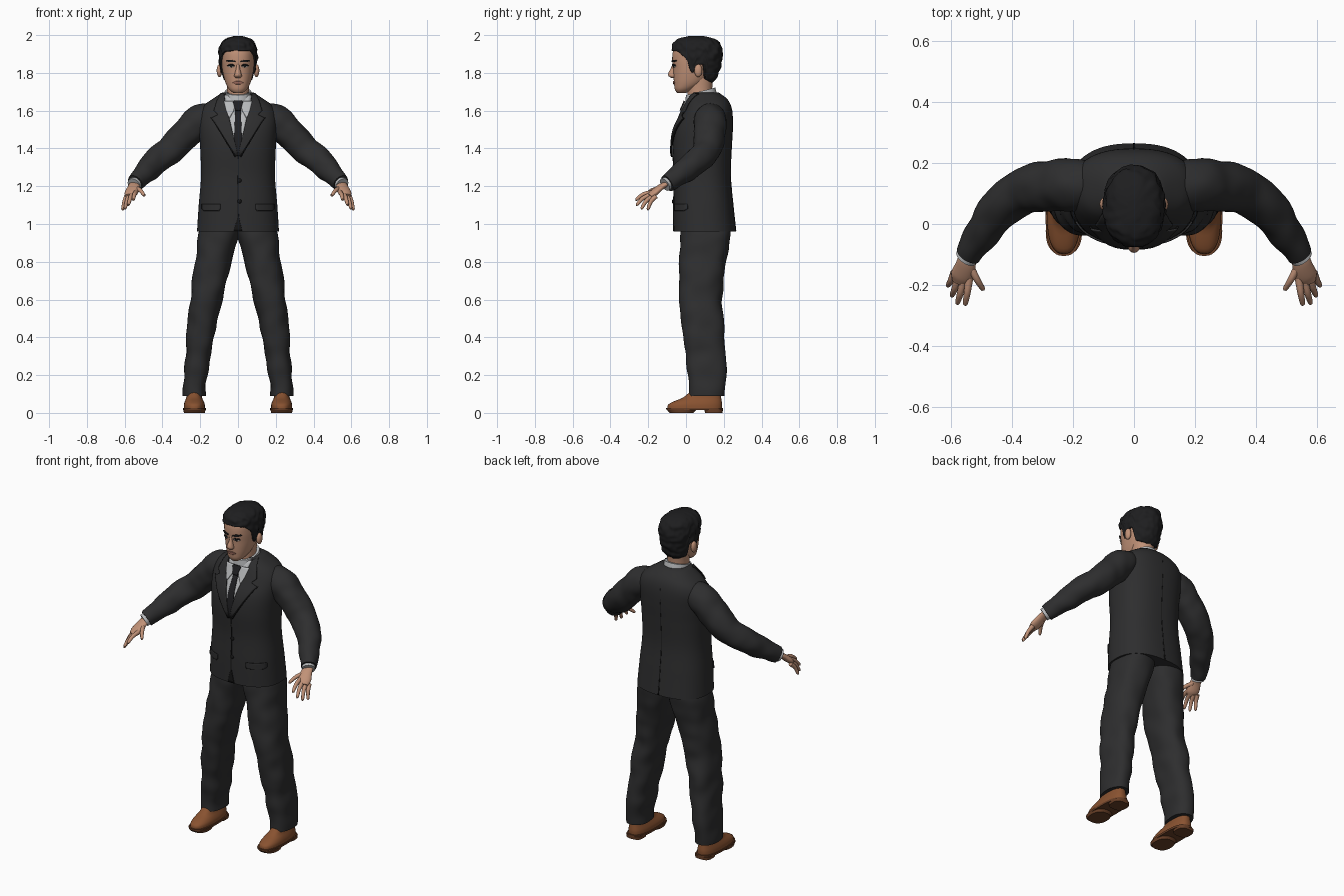
import bpy, bmesh, math
from mathutils import Vector, noise

if "Cube" in bpy.data.objects:
    bpy.data.objects.remove(bpy.data.objects["Cube"])


def material(name, *rgb):
    m = bpy.data.materials.new(name)
    m.use_nodes = True
    m.diffuse_color = (*rgb, 1)
    m.node_tree.nodes["Principled BSDF"].inputs["Base Color"].default_value = (*rgb, 1)
    return m


SUIT = material("charcoal suit", .027, .027, .028)
SEAM = material("black seam", .008, .008, .008)
SHIRT = material("pale grey shirt", .48, .49, .50)
TIE = material("black tie", .014, .014, .016)
SKIN = material("skin", .53, .285, .185)
LIPS = material("lips", .34, .15, .11)
HAIR = material("black hair", .013, .013, .014)
EYE = material("eye white", .5, .47, .44)
SHOE = material("brown leather", .25, .085, .03)
SOLE = material("dark brown sole", .14, .05, .02)


def sample(rows, t):
    """Smooth interpolation of a table whose first column is the parameter."""
    n = len(rows)
    i = max(k for k in range(n - 1) if rows[k][0] <= t or k == 0)
    a, b = rows[i], rows[i + 1]
    p, q = rows[max(i - 1, 0)], rows[min(i + 2, n - 1)]
    h = b[0] - a[0]
    s = min(max((t - a[0]) / h, 0), 1)
    out = []
    for c in range(1, len(a)):
        m0 = (b[c] - p[c]) / (b[0] - p[0]) * h
        m1 = (q[c] - a[c]) / (q[0] - a[0]) * h
        d = b[c] - a[c]
        out.append(a[c] + s * (m0 + s * (3 * d - 2 * m0 - m1 + s * (m0 + m1 - 2 * d))))
    return out


def linear(rows, t):
    for a, b in zip(rows, rows[1:]):
        if t <= b[0]:
            f = max(0, (t - a[0]) / (b[0] - a[0]))
            return [u + (v - u) * f for u, v in zip(a[1:], b[1:])]
    return rows[-1][1:]


def finish(name, bm, mat, mirror=False, thick=0, offset=0, angle=50):
    bmesh.ops.recalc_face_normals(bm, faces=bm.faces)
    me = bpy.data.meshes.new(name)
    bm.to_mesh(me)
    bm.free()
    me.materials.append(mat)
    ob = bpy.data.objects.new(name, me)
    bpy.context.collection.objects.link(ob)
    bpy.ops.object.select_all(action='DESELECT')
    ob.select_set(True)
    bpy.context.view_layer.objects.active = ob
    bpy.ops.object.shade_smooth_by_angle(angle=math.radians(angle))
    if thick:
        m = ob.modifiers.new("Thickness", 'SOLIDIFY')
        m.thickness, m.offset = thick, offset
    if mirror:
        m = ob.modifiers.new("Mirror", 'MIRROR')
        m.use_mirror_merge = False
    return ob


def skin_rings(bm, rings, closed=True, bottom=True, top=True):
    vs = [[bm.verts.new(p) for p in r] for r in rings]
    n = len(vs[0])
    for a, b in zip(vs, vs[1:]):
        for j in range(n if closed else n - 1):
            k = (j + 1) % n
            bm.faces.new((a[j], a[k], b[k], b[j]))
    if closed and bottom:
        bm.faces.new(vs[0][::-1])
    if closed and top:
        bm.faces.new(vs[-1])


def power(v, e):
    return math.copysign(abs(v) ** e, v)


def loft(name, rows, mat, p=2.4, steps=30, seg=40, rough=0, freq=12, tilt=0, low=None, **kw):
    """Stacked rounded rings; each row is height, x min, x max, y front, y back."""
    bm, rings = bmesh.new(), []
    z0, z1 = rows[0][0], rows[-1][0]
    for i in range(steps + 1):
        ring = []
        for j in range(seg):
            a = math.tau * j / seg
            base = low(math.sin(a)) if low else z0
            z = base + (z1 - base) * i / steps
            x0, x1, y0, y1 = sample(rows, z)
            y = (y0 + y1) / 2 + (y1 - y0) / 2 * power(math.sin(a), 2 / p)
            v = Vector(((x0 + x1) / 2 + (x1 - x0) / 2 * power(math.cos(a), 2 / p), y, z + tilt * y))
            if rough:
                v += Vector((math.cos(a), math.sin(a), 0)) * noise.noise(v * freq) * rough
            ring.append(v)
        rings.append(ring)
    skin_rings(bm, rings, bottom=not low)
    return finish(name, bm, mat, **kw)


def tube(name, pts, mat, flat=1, steps=8, seg=16, rough=0, **kw):
    """Tapered limb through points given as x, y, z, radius."""
    rows = [(i, *p) for i, p in enumerate(pts)]
    end, bm, rings = len(pts) - 1, bmesh.new(), []
    for i in range(end * steps + 1):
        t = i / steps
        *c, r = sample(rows, t)
        d = Vector(sample(rows, min(t + .05, end))[:3]) - Vector(sample(rows, max(t - .05, 0))[:3])
        u = d.cross(Vector((0, 0, 1))).normalized()
        v = u.cross(d).normalized() * flat
        ring = []
        for j in range(seg):
            a = math.tau * j / seg
            o = u * math.cos(a) + v * math.sin(a)
            ring.append(Vector(c) + o * (r + rough * noise.noise((Vector(c) + o * r) * 14)))
        rings.append(ring)
    skin_rings(bm, rings)
    return finish(name, bm, mat, mirror=True, **kw)


def surface_y(rows, x, z, side=-1, p=2.4):
    x0, x1, y0, y1 = sample(rows, z)
    f = min(abs(x) / x1, .97)
    return (y0 + y1) / 2 + side * (y1 - y0) / 2 * (1 - f ** p) ** (1 / p)


def plate(name, body, rows, mat, off, mirror=False, side=-1, thick=.006):
    """Thin strip laid on a lofted body; each row is height, x left, x right."""
    bm, rings = bmesh.new(), []
    heights = [a[0] + (b[0] - a[0]) * k / 5 for a, b in zip(rows, rows[1:]) for k in range(5)]
    for z in heights + [rows[-1][0]]:
        a, b = linear(rows, z)
        xs = [a + (b - a) * k / 8 for k in range(9)]
        rings.append([(x, surface_y(body, x, z, side) + side * off, z) for x in xs])
    skin_rings(bm, rings, closed=False)
    return finish(name, bm, mat, mirror, thick)


def ball(name, loc, size, mat, mirror=False):
    bm = bmesh.new()
    bmesh.ops.create_uvsphere(bm, u_segments=20, v_segments=12, radius=1)
    bmesh.ops.scale(bm, vec=size, verts=bm.verts)
    bmesh.ops.translate(bm, vec=loc, verts=bm.verts)
    return finish(name, bm, mat, mirror)


def sym(*rows):
    return [(z, -x, x, f, b) for z, x, f, b in rows]


# Jacket body, lapels, pockets and seams
jacket = sym((.96, .217, -.066, .265), (1.1, .208, -.066, .25), (1.25, .196, -.062, .236),
             (1.4, .2, -.07, .241), (1.5, .206, -.058, .247), (1.58, .205, -.022, .247),
             (1.63, .178, .0, .237), (1.665, .13, .014, .215), (1.695, .085, .03, .175))
loft("jacket", jacket, SUIT, steps=60, seg=64)
plate("lapels", jacket, [(1.36, 0, .012), (1.54, .041, .125), (1.56, .046, .142), (1.578, .05, .105),
                         (1.6, .055, .128), (1.65, .068, .112), (1.69, .074, .092)], SUIT, .011, True)
plate("lapel_edges", jacket, [(1.355, .012, .017), (1.54, .125, .129), (1.562, .142, .146)], SEAM, .007, True)
plate("pocket_flaps", jacket, [(1.07, .1, .18), (1.08, .093, .192), (1.105, .093, .19)], SUIT, .005, True)
plate("front_opening", jacket, [(.962, -.022, .022), (1.04, -.002, .004), (1.36, -.001, .003)], SEAM, .001, thick=.004)
plate("back_vent", jacket, [(.962, -.004, .004), (1.15, -.002, .002), (1.6, -.001, .001)], SEAM, .0, side=1, thick=.003)
for i, z in enumerate((1.23, 1.12)):
    ball(f"jacket_button_{i + 1}", (.008, surface_y(jacket, 0, z) - .003, z), (.011, .006, .011), SEAM)

# Shirt and tie
plate("shirt_front", jacket, [(1.36, -.004, .004), (1.62, -.06, .06), (1.68, -.074, .074)], SHIRT, .003)
loft("shirt_collar", sym((1.61, .077, -.008, .165), (1.65, .075, -.004, .162), (1.682, .07, .0, .155)),
     SHIRT, p=2.1, steps=8, tilt=.26)
plate("collar_points", jacket, [(1.565, .042, .048), (1.6, .022, .062), (1.65, .012, .074)], SHIRT, .012, True)
plate("tie_blade", jacket, [(1.36, -.003, .003), (1.43, -.022, .022), (1.61, -.014, .014)], TIE, .008)
plate("tie_knot", jacket, [(1.6, -.014, .014), (1.645, -.026, .026), (1.652, -.02, .02)], TIE, .017, thick=.009)

# Sleeves and cuffs
tube("sleeves", [(.11, .13, 1.565, .07), (.19, .128, 1.552, .084), (.265, .125, 1.488, .084),
                 (.35, .112, 1.4, .077), (.43, .06, 1.335, .07), (.495, -.025, 1.268, .058),
                 (.545, -.1, 1.217, .044)], SUIT, seg=28, rough=.008)
tube("shirt_cuffs", [(.53, -.08, 1.23, .034), (.552, -.112, 1.208, .037)], SHIRT, seg=24)
for i in range(3):
    ball(f"sleeve_buttons_{i + 1}", (.562 - .009 * i, -.055 + .013 * i + .002, 1.215 + .009 * i),
         (.005, .005, .005), SEAM, True)

# Hands
tube("palms", [(.545, -.1, 1.215, .028), (.553, -.135, 1.194, .033), (.565, -.17, 1.165, .037),
               (.573, -.192, 1.148, .026)], SKIN, flat=.5)
fingers = {"index": ((.541, -.178, 1.168), (.555, -.268, 1.128)), "middle": ((.56, -.182, 1.157), (.581, -.264, 1.1)),
           "ring": ((.577, -.175, 1.148), (.599, -.238, 1.08)), "little": ((.59, -.16, 1.146), (.612, -.204, 1.075)),
           "thumb": ((.54, -.135, 1.19), (.494, -.218, 1.15))}
for label, (a, b) in fingers.items():
    a, b = Vector(a), Vector(b)
    mid = a.lerp(b, .5) + Vector((0, -.004, .008))
    tip = a.lerp(b, .93)
    tube(label + "_fingers", [(*a, .013), (*mid, .011), (*tip, .008), (*b, .002)], SKIN, steps=5, seg=12)

# Trousers
loft("trouser_legs", [(.09, .172, .29, .012, .205), (.2, .163, .287, .01, .213), (.4, .126, .272, -.018, .205),
                      (.5, .106, .262, -.029, .196), (.6, .081, .25, -.037, .19), (.75, .042, .233, -.035, .205),
                      (.88, .012, .217, -.03, .226), (.95, -.006, .208, -.03, .238), (1.0, -.01, .19, -.02, .23)],
     SUIT, p=2.3, steps=60, rough=.01, freq=11, mirror=True)

# Shoes with welt, heel and forefoot sole
loft("shoe_uppers", [(.022, .175, .287, -.099, .19), (.045, .176, .286, -.093, .191), (.062, .182, .281, -.062, .189),
                     (.08, .19, .274, -.018, .186), (.12, .197, .268, .03, .18)], SHOE, p=2.5, steps=16, mirror=True)
loft("shoe_welts", [(.014, .17, .291, -.104, .196), (.026, .17, .291, -.105, .196)], SOLE, p=2.7, steps=2, mirror=True)
loft("shoe_heels", [(0, .182, .28, .1, .194), (.018, .18, .282, .098, .195)], SOLE, p=3, steps=2, mirror=True)
loft("shoe_forefoot_soles", [(0, .176, .286, -.088, .04), (.018, .171, .29, -.102, .055)], SOLE, steps=2, mirror=True)

# Head, neck, nose and ears
head = sym((1.693, .024, -.046, .0), (1.71, .045, -.058, .035), (1.74, .063, -.063, .09), (1.78, .076, -.066, .13),
           (1.82, .084, -.068, .155), (1.87, .088, -.073, .17), (1.92, .087, -.067, .17), (1.96, .07, -.04, .15),
           (1.984, .03, .01, .1))
loft("head", head, SKIN, p=2.2, steps=40, seg=48)
loft("neck", sym((1.62, .062, .012, .145), (1.7, .058, .008, .138), (1.78, .062, .005, .145)), SKIN, p=2, steps=8)
loft("nose", sym((1.772, .011, -.074, -.05), (1.782, .02, -.092, -.05), (1.797, .017, -.094, -.05),
                 (1.825, .01, -.08, -.05), (1.855, .009, -.07, -.05)), SKIN, p=2, steps=16, seg=20)
ball("ears", (.098, .065, 1.812), (.015, .021, .034), SKIN, True)

# Painted face details
plate("eye_whites", head, [(1.829, .03, .042), (1.835, .02, .053), (1.842, .027, .046)], EYE, .001, True, thick=.004)
plate("irises", head, [(1.829, .033, .039), (1.835, .03, .042), (1.842, .032, .04)], HAIR, .003, True, thick=.004)
plate("eyelids", head, [(1.838, .018, .056), (1.843, .022, .052), (1.846, .028, .044)], HAIR, .003, True, thick=.004)
plate("eyebrows", head, [(1.857, .014, .045), (1.863, .015, .062), (1.868, .035, .058)], HAIR, .002, True, thick=.006)
plate("mouth", head, [(1.74, -.012, .012), (1.748, -.028, .028), (1.756, -.012, .012)], LIPS, .002, thick=.006)

# Hair: a shell whose lower edge follows the hairline around the head
hairline = [(-1, 1.918), (-.75, 1.915), (-.5, 1.89), (-.3, 1.86), (-.2, 1.805), (-.08, 1.8), (0, 1.845),
            (.3, 1.845), (.42, 1.765), (1, 1.745)]
loft("hair", sym((1.74, .068, -.02, .135), (1.78, .086, -.065, .166), (1.84, .095, -.074, .185),
                 (1.9, .101, -.077, .192), (1.95, .092, -.07, .182), (1.98, .066, -.042, .152),
                 (1.996, .02, .02, .09)),
     HAIR, p=2.2, steps=30, seg=80, rough=.009, freq=38, low=lambda s: linear(hairline, s)[0],
     thick=.018, offset=-1, angle=70)
